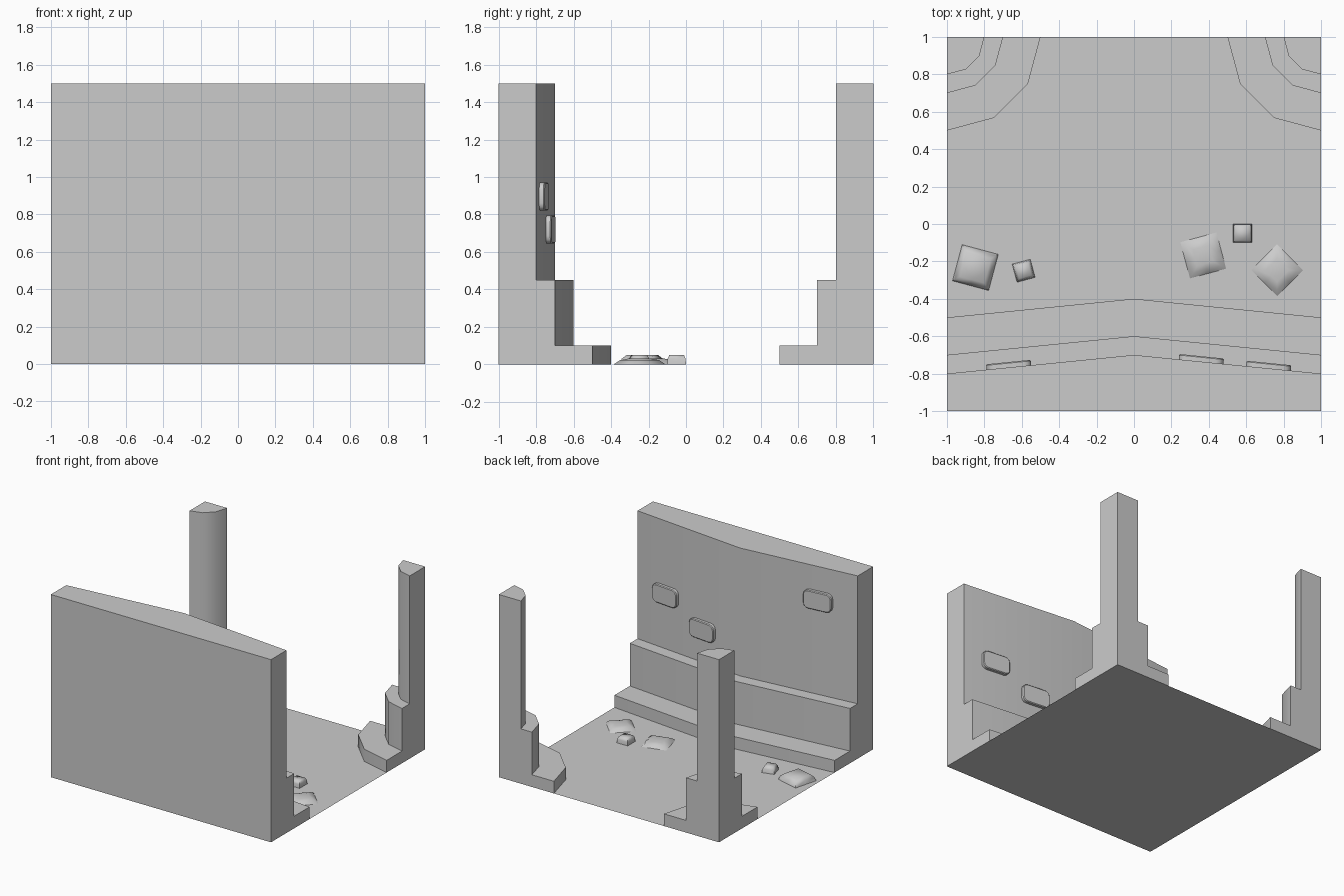
import bpy, bmesh, math
from mathutils import Matrix, Vector

if "Cube" in bpy.data.objects:
    bpy.data.objects.remove(bpy.data.objects["Cube"])

# floor-to-top heights of the three stepped tiers
TIERS = [(0.0, 0.10), (0.10, 0.45), (0.45, 1.50)]


def finish(name, bm, angle=35):
    bmesh.ops.remove_doubles(bm, verts=bm.verts, dist=1e-5)
    bmesh.ops.recalc_face_normals(bm, faces=bm.faces)
    me = bpy.data.meshes.new(name)
    bm.to_mesh(me)
    bm.free()
    ob = bpy.data.objects.new(name, me)
    bpy.context.collection.objects.link(ob)
    bpy.ops.object.select_all(action='DESELECT')
    ob.select_set(True)
    bpy.context.view_layer.objects.active = ob
    bpy.ops.object.shade_smooth_by_angle(angle=math.radians(angle))
    return ob


def stepped(name, corners, inners):
    """Stack of tiers sharing outer corners, each with its own inner outline."""
    bm = bmesh.new()

    def ring(pts, z):
        return [bm.verts.new((x, y, z)) for x, y in pts]
    for i, (z0, z1) in enumerate(TIERS):
        lo, hi = ring(corners + inners[i], z0), ring(corners + inners[i], z1)
        n = len(lo)
        for j in range(n):
            k = (j + 1) % n
            bm.faces.new((lo[j], lo[k], hi[k], hi[j]))
        if i + 1 < len(TIERS):
            a, b = ring(inners[i], z1), ring(inners[i + 1], z1)
            for j in range(len(a) - 1):
                bm.faces.new((a[j], a[j + 1], b[j + 1], b[j]))
        else:
            bm.faces.new(hi)
    return finish(name, bm)


# floor
bm = bmesh.new()
bmesh.ops.create_grid(bm, x_segments=1, y_segments=1, size=1)
floor = finish("floor", bm)
if floor.data.polygons[0].normal.z < 0:
    floor.data.flip_normals()

# front wall with bent inner side
stepped("wall", [(-1, -1), (1, -1)],
        [[(1, y - 0.1), (0, y), (-1, y - 0.1)] for y in (-0.4, -0.6, -0.7)])

# quarter-round corner pillars
for side, s in (("left", -1), ("right", 1)):
    arcs = []
    for r in (0.5, 0.3, 0.2):
        arcs.append([(s * (1 - r * math.cos(math.radians(a))),
                      1 - r * math.sin(math.radians(a))) for a in (0, 30, 60, 90)])
    stepped("pillar_" + side, [(s, 1)], arcs)


# raised bricks on the inner wall
def brick(name, x, z):
    w, t, h = 0.24, 0.03, 0.15
    bm = bmesh.new()
    bmesh.ops.create_cube(bm, size=1, matrix=Matrix.Diagonal((w, t, h, 1)))
    corner = [e for e in bm.edges
              if abs((e.verts[0].co - e.verts[1].co).y) > t / 2]
    bmesh.ops.bevel(bm, geom=corner, offset=0.04, segments=3, profile=0.5,
                    affect='EDGES')
    rim = [e for e in bm.edges if all(v.co.y > t / 2 - 1e-4 for v in e.verts)]
    bmesh.ops.bevel(bm, geom=rim, offset=0.006, segments=1, affect='EDGES')
    ob = finish(name, bm)
    ob.location = (x, -0.7 - 0.1 * abs(x) + 0.014, z)
    ob.rotation_euler.z = -math.copysign(math.atan(0.1), x)


brick("brick_right_outer", 0.72, 0.895)
brick("brick_right_inner", 0.36, 0.72)
brick("brick_left", -0.67, 1.225)


# worn square stones poking out of the floor
def stone(name, x, y, turn, side, rings):
    bm = bmesh.new()
    prev = None
    for f, z in rings:
        h = side / 2 * f
        cur = [bm.verts.new((a * h, b * h, z))
               for a, b in ((-1, -1), (0, -1), (1, -1), (1, 0),
                            (1, 1), (0, 1), (-1, 1), (-1, 0))]
        if prev:
            for j in range(8):
                k = (j + 1) % 8
                bm.faces.new((prev[j], prev[k], cur[k], cur[j]))
        prev = cur
    bm.faces.new(prev)
    ob = finish(name, bm, 80)
    ob.location = (x, y, 0)
    ob.rotation_euler.z = math.radians(turn)


LOW = [(1, 0), (0.76, 0.022), (0.45, 0.03)]
TALL = [(1, 0), (0.9, 0.03), (0.68, 0.05)]
stone("stone_left_large", -0.848, -0.233, -15, 0.2, TALL)
stone("stone_left_small", -0.59, -0.25, 15, 0.1, TALL)
stone("stone_right_small", 0.58, -0.05, 0, 0.1, [(1, 0), (0.95, 0.03), (0.78, 0.05)])
stone("stone_right_near", 0.37, -0.168, 15, 0.2, LOW)
stone("stone_right_far", 0.765, -0.247, 45, 0.195, LOW)
